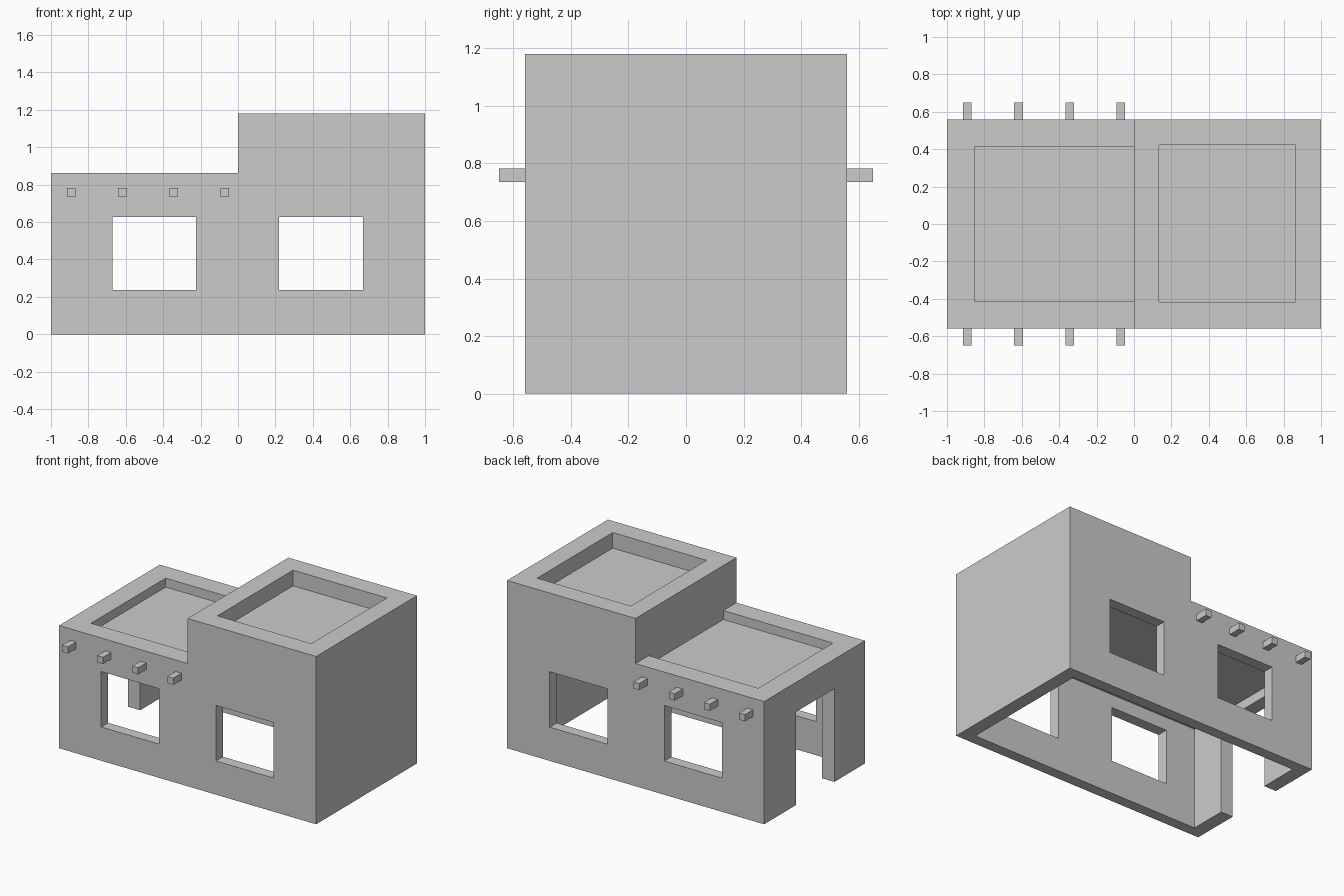
import bpy, bmesh

if "Cube" in bpy.data.objects:
    bpy.data.objects.remove(bpy.data.objects["Cube"])


def mesh_object(name, bm):
    bmesh.ops.recalc_face_normals(bm, faces=bm.faces)
    me = bpy.data.meshes.new(name)
    bm.to_mesh(me)
    bm.free()
    ob = bpy.data.objects.new(name, me)
    bpy.context.collection.objects.link(ob)
    return ob


def box(name, x, y, z):
    bm = bmesh.new()
    bmesh.ops.create_cube(bm, size=1)
    for v in bm.verts:
        v.co = [r[0] if c < 0 else r[1] for c, r in zip(v.co, (x, y, z))]
    return mesh_object(name, bm)


# House body: stepped side profile extruded through the depth
D = 0.56
profile = [(-1, 0), (1, 0), (1, 1.18), (0, 1.18), (0, 0.863), (-1, 0.863)]
bm = bmesh.new()
face = bm.faces.new([bm.verts.new((x, -D, z)) for x, z in profile])
ext = bmesh.ops.extrude_face_region(bm, geom=[face])
bmesh.ops.translate(bm, vec=(0, 2 * D, 0),
                    verts=[g for g in ext["geom"] if isinstance(g, bmesh.types.BMVert)])
house = mesh_object("house_body", bm)

# Openings: open-bottomed room, two sunken roofs, doorway, window pairs
cutters = [
    box("room_cutter", (-0.905, 0.905), (-0.483, 0.483), (-0.2, 0.72)),
    box("low_roof_cutter", (-0.853, 0), (-0.415, 0.415), (0.80, 1.0)),
    box("high_roof_cutter", (0.133, 0.863), (-0.418, 0.422), (1.07, 1.4)),
    box("door_cutter", (-1.2, -0.7), (-0.22, 0.205), (-0.3, 0.655)),
]
for x0 in (-0.672, 0.22):
    cutters.append(box("window_cutter", (x0, x0 + 0.448), (-0.9, 0.9), (0.237, 0.627)))

bpy.context.view_layer.objects.active = house
for c in cutters:
    mod = house.modifiers.new("cut", "BOOLEAN")
    mod.operation = "DIFFERENCE"
    mod.solver = "EXACT"
    mod.object = c
    c.hide_render = True
    bpy.ops.object.modifier_apply(modifier=mod.name)
for c in cutters:
    bpy.data.objects.remove(c)

# Roof beam ends protruding from front and back walls
for i in range(4):
    x = -0.891 + i * 0.2735
    for side, y in (("front", (-0.65, -D)), ("back", (D, 0.65))):
        box(f"beam_end_{side}_{i + 1}", (x - 0.023, x + 0.023), y, (0.735, 0.782))
